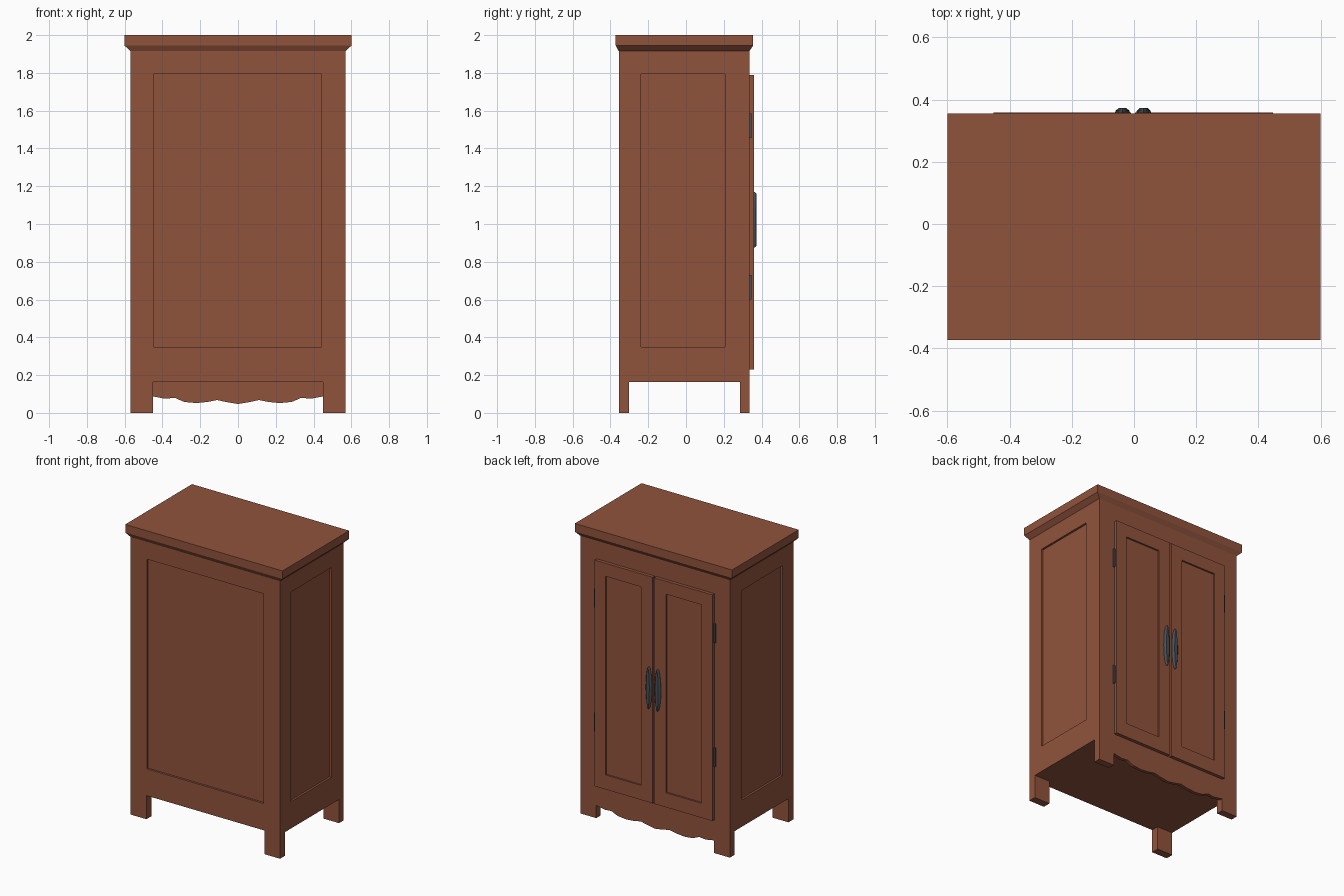
import bpy, bmesh, math

if "Cube" in bpy.data.objects:
    bpy.data.objects.remove(bpy.data.objects["Cube"])


def material(name, rgb):
    m = bpy.data.materials.new(name)
    m.diffuse_color = (*rgb, 1)
    m.use_nodes = True
    m.node_tree.nodes["Principled BSDF"].inputs["Base Color"].default_value = m.diffuse_color
    return m


WOOD = material("brown wood", (0.28, 0.088, 0.046))
METAL = material("dark metal", (0.065, 0.08, 0.095))


def finish(name, bm, mat):
    bmesh.ops.recalc_face_normals(bm, faces=bm.faces)
    me = bpy.data.meshes.new(name)
    bm.to_mesh(me)
    bm.free()
    me.materials.append(mat)
    ob = bpy.data.objects.new(name, me)
    bpy.context.collection.objects.link(ob)
    return ob


def loft(name, rings, mat):
    """Skin a list of equal-length point rings and cap both ends."""
    bm = bmesh.new()
    vs = [[bm.verts.new(p) for p in r] for r in rings]
    n = len(vs[0])
    for a, b in zip(vs, vs[1:]):
        for i in range(n):
            j = (i + 1) % n
            bm.faces.new((a[i], a[j], b[j], b[i]))
    bm.faces.new(vs[0])
    bm.faces.new(vs[-1])
    return finish(name, bm, mat)


def rect(x0, x1, y0, y1, z):
    return [(x0, y0, z), (x1, y0, z), (x1, y1, z), (x0, y1, z)]


def box(name, x0, x1, y0, y1, z0, z1, mat=WOOD):
    return loft(name, [rect(x0, x1, y0, y1, z0), rect(x0, x1, y0, y1, z1)], mat)


def cut(ob, *dims):
    """Subtract a box from an object."""
    c = box("cutter", *dims)
    c.hide_render = True
    mod = ob.modifiers.new("cut", 'BOOLEAN')
    mod.operation = 'DIFFERENCE'
    mod.solver = 'EXACT'
    mod.object = c
    bpy.context.view_layer.objects.active = ob
    bpy.ops.object.modifier_apply(modifier=mod.name)
    bpy.data.objects.remove(c)


X, Y0, Y1 = 0.57, -0.356, 0.336
D = 0.014                      # panel recess depth

# carcass with four legs and recessed panels
body = box("cabinet_body", -X, X, Y0, Y1, 0, 1.93)
cut(body, -0.45, 0.45, -1, 1, -0.1, 0.163)
cut(body, -1, 1, -0.302, 0.287, -0.1, 0.163)
cut(body, -0.447, 0.443, -1, Y0 + D, 0.348, 1.795)
cut(body, X - D, 1, -0.238, 0.206, 0.348, 1.795)
cut(body, -1, -X + D, -0.238, 0.206, 0.348, 1.795)

# top slab with sloped underside
loft("cabinet_top", [rect(-X, X, Y0, Y1, 1.915),
                     rect(-0.6, 0.6, -0.372, 0.355, 1.944),
                     rect(-0.6, 0.6, -0.372, 0.355, 2.0)], WOOD)

# scalloped apron below the doors
half = [(0.45, 0.087), (0.385, 0.075), (0.335, 0.08), (0.285, 0.058),
        (0.22, 0.052), (0.16, 0.058), (0.11, 0.068), (0.055, 0.056)]
wave = [(-x, z) for x, z in half] + [(0, 0.047)] + half[::-1]
outline = wave + [(0.45, 0.17), (-0.45, 0.17)]
loft("scalloped_apron", [[(x, y, z) for x, z in outline]
                         for y in (Y1 - 0.022, Y1)], WOOD)

for side, label in ((1, "right"), (-1, "left")):
    def span(a, b):
        return sorted((side * a - 0.003, side * b - 0.003))

    # door with recessed panel
    door = box(label + "_door", *span(0.006, 0.449), Y1, 0.359, 0.23, 1.79)
    cut(door, *span(0.095, 0.365), 0.347, 1, 0.33, 1.70)

    # hinges
    for z0, pos in ((1.455, "upper"), (0.6, "lower")):
        box(f"{label}_{pos}_hinge", *span(0.449, 0.461), Y1 - 0.002, 0.347,
            z0, z0 + 0.13, METAL)

    # oval handle with bevelled face
    rings = []
    for w, h, y in ((0.024, 0.147, 0.357), (0.022, 0.147, 0.364), (0.012, 0.138, 0.373)):
        rings.append([(side * 0.034 - 0.003 + w * math.cos(t * math.pi / 8), y,
                       1.022 + h * math.sin(t * math.pi / 8)) for t in range(16)])
    loft(label + "_handle", rings, METAL)
